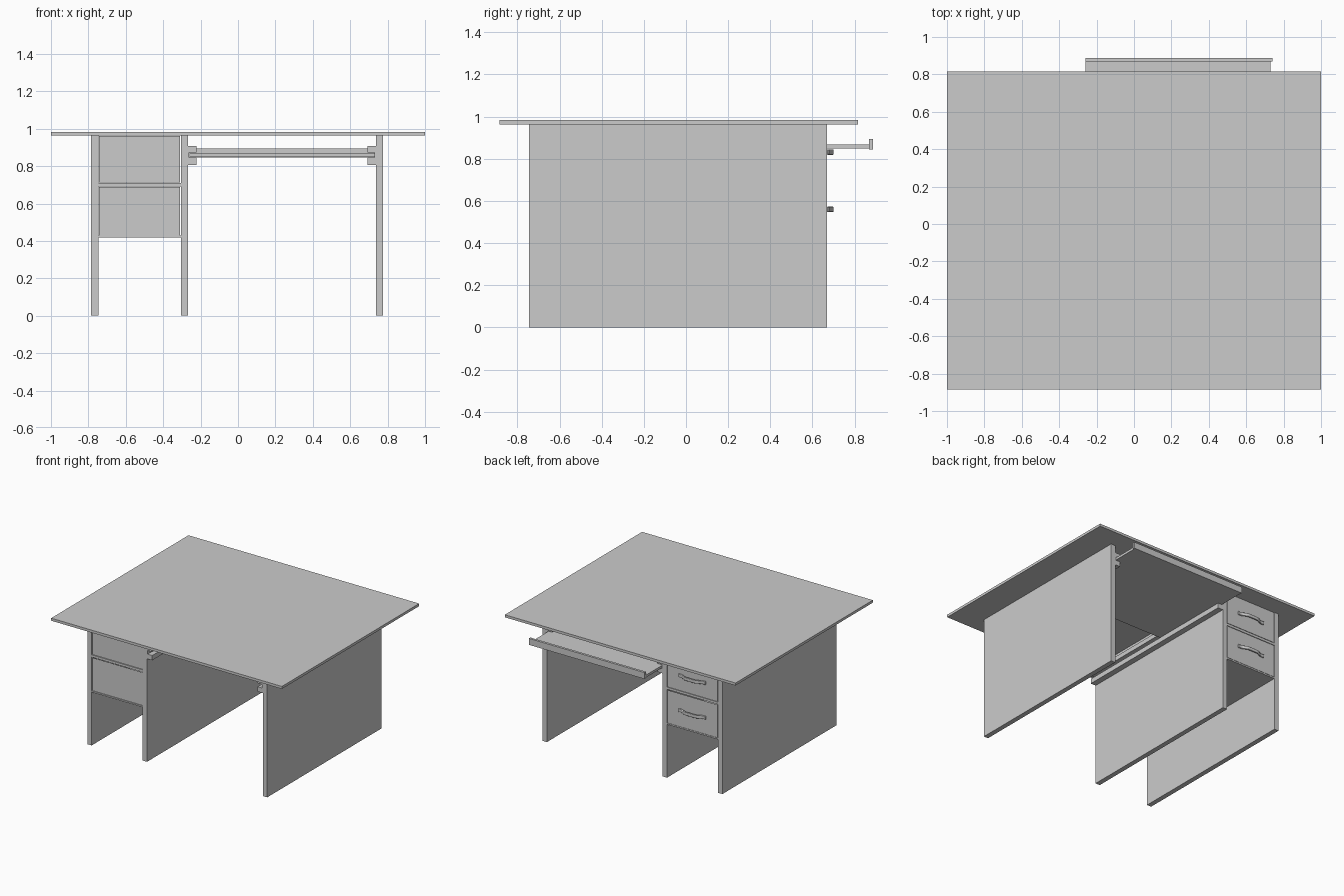
import bpy, bmesh, math

if "Cube" in bpy.data.objects:
    bpy.data.objects.remove(bpy.data.objects["Cube"])


def finish(name, bm):
    bmesh.ops.recalc_face_normals(bm, faces=bm.faces[:])
    me = bpy.data.meshes.new(name)
    bm.to_mesh(me)
    bm.free()
    ob = bpy.data.objects.new(name, me)
    bpy.context.collection.objects.link(ob)
    return ob


def box_bm(x, y, z):
    bm = bmesh.new()
    bmesh.ops.create_cube(bm, size=1)
    for v in bm.verts:
        v.co = [(a + b) / 2 + c * (b - a) for c, (a, b) in zip(v.co, (x, y, z))]
    return bm


def box(name, x, y, z):
    return finish(name, box_bm(x, y, z))


def extrude(name, pts, vec):
    bm = bmesh.new()
    f = bm.faces.new([bm.verts.new(p) for p in pts])
    r = bmesh.ops.extrude_face_region(bm, geom=[f])
    bmesh.ops.translate(bm, vec=vec, verts=[g for g in r["geom"] if isinstance(g, bmesh.types.BMVert)])
    return finish(name, bm)


def drawer(name, x, y, z, wall=0.015):
    # open-topped box
    bm = box_bm(x, y, z)
    bm.normal_update()
    top = max(bm.faces, key=lambda f: f.calc_center_median().z)
    bmesh.ops.inset_region(bm, faces=[top], thickness=wall, use_even_offset=True)
    for v in top.verts:
        v.co.z = z[0] + wall
    return finish(name, bm)


def handle(name, cx, y, z, half=0.118, height=0.026):
    # flat end tabs with a smooth bow between them
    n, t = 24, 0.009
    xs = [half * (2 * i / n - 1) for i in range(n + 1)]

    def rise(x):
        u = max(0, min(1, (half * 0.82 - abs(x)) / (half * 0.5)))
        return 0.021 * u * u * (3 - 2 * u)
    pts = [(cx + x, y + rise(x) + t, z - height / 2) for x in xs]
    pts += [(cx + x, y + rise(x) - 0.001, z - height / 2) for x in reversed(xs)]
    ob = extrude(name, pts, (0, 0, height))
    m = ob.modifiers.new("round", "BEVEL")
    m.width, m.segments, m.limit_method = 0.003, 2, "ANGLE"
    m.angle_limit = math.radians(50)
    bpy.context.view_layer.objects.active = ob
    ob.select_set(True)
    bpy.ops.object.shade_smooth_by_angle(angle=math.radians(40))
    ob.select_set(False)


Y0, Y1, UNDER = -0.745, 0.67, 0.963

# desk top and the three upright panels
box("desk_top", (-1, 1), (-0.885, 0.815), (UNDER, 0.983))
for name, x in (("outer_side_panel", -0.785), ("inner_panel", -0.305), ("far_side_panel", 0.737)):
    box(name, (x, x + 0.038), (Y0, Y1), (0, UNDER))

# drawer cabinet shelves
box("cabinet_bottom", (-0.747, -0.305), (Y0, Y1), (0.417, 0.428))
box("cabinet_divider", (-0.747, -0.305), (Y0, Y1), (0.692, 0.71))

# drawers with handles
for name, z0, z1 in (("lower", 0.43, 0.688), ("upper", 0.713, 0.96)):
    drawer(name + "_drawer", (-0.742, -0.309), (Y0 + 0.003, Y1), (z0, z1))
    handle(name + "_drawer_handle", -0.525, Y1, (0.56 if name == "lower" else 0.832))

# C-shaped rails carrying the sliding tray
prof = [(0, 0.807), (0.045, 0.807), (0.045, 0.845), (0.006, 0.845),
        (0.006, 0.873), (0.045, 0.873), (0.045, 0.907), (0, 0.907)]
for name, x, s in (("left_tray_rail", -0.267, 1), ("right_tray_rail", 0.737, -1)):
    extrude(name, [(x + s * px, Y0, pz) for px, pz in prof], (0, Y1 - Y0, 0))

# sliding tray, pulled out, with its upright lip
box("tray_shelf", (-0.26, 0.73), (0.02, 0.87), (0.848, 0.867))
box("tray_lip", (-0.26, 0.74), (0.869, 0.888), (0.845, 0.895))
